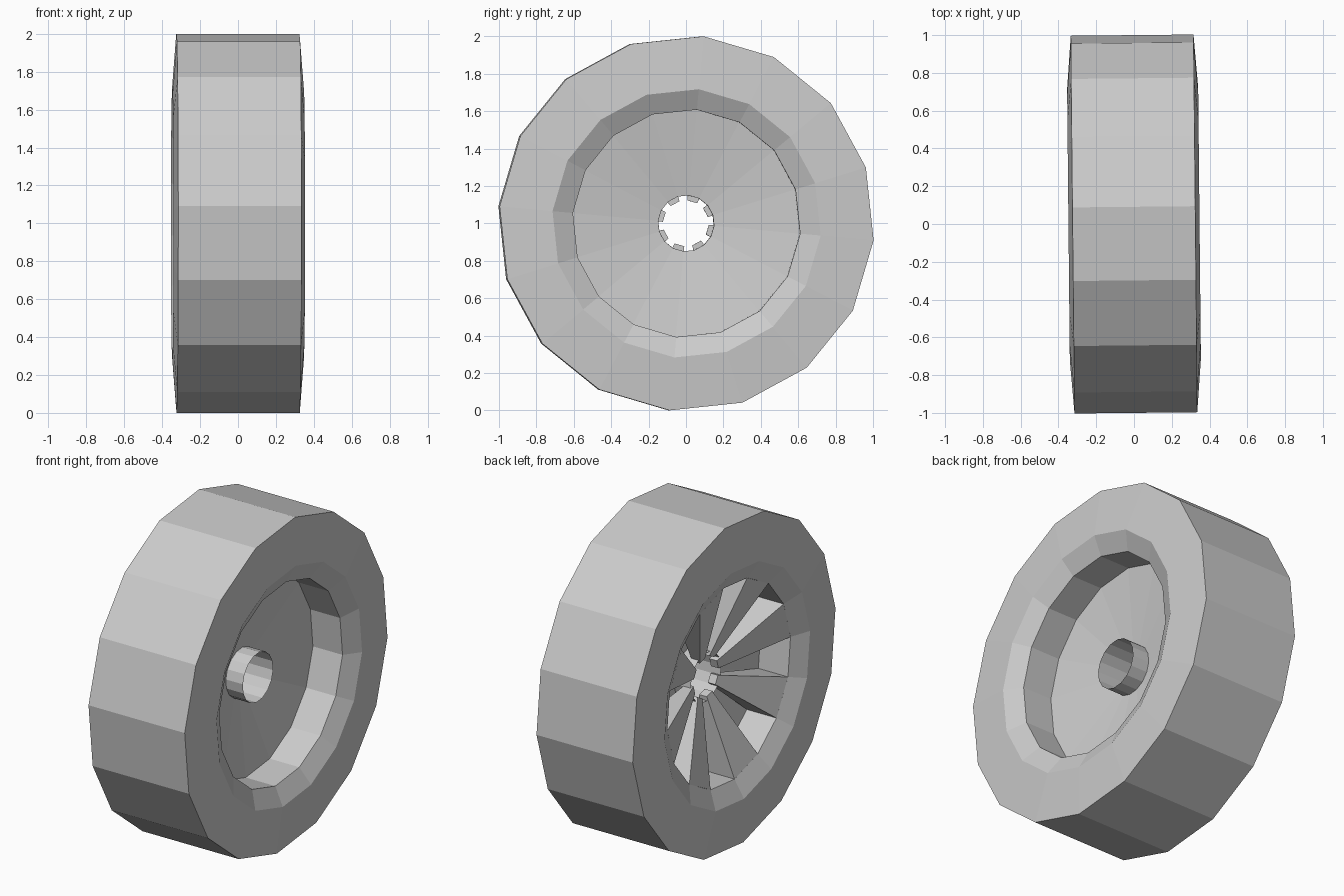
import bpy, bmesh, math
from mathutils import Matrix, Vector

if "Cube" in bpy.data.objects:
    bpy.data.objects.remove(bpy.data.objects["Cube"])

SIDES = 16
START = math.radians(84.8)          # angle of the first corner in the y-z plane
STEP = 2 * math.pi / SIDES
PLACE = Matrix.Translation((0, 0, 1)) @ Matrix.Rotation(0.01, 4, 'Z')


def finish(name, bm):
    bmesh.ops.recalc_face_normals(bm, faces=bm.faces)
    mesh = bpy.data.meshes.new(name)
    bm.to_mesh(mesh)
    bm.free()
    obj = bpy.data.objects.new(name, mesh)
    obj.matrix_world = PLACE
    bpy.context.collection.objects.link(obj)
    return obj


def lathe(name, profile, closed):
    """Turn an (x, radius) profile around the x axis."""
    bm = bmesh.new()
    rings = []
    for i in range(SIDES):
        a = START + i * STEP
        rings.append([bm.verts.new((x, r * math.cos(a), r * math.sin(a))) for x, r in profile])
    n = len(profile)
    for i in range(SIDES):
        p, q = rings[i], rings[(i + 1) % SIDES]
        for j in range(n if closed else n - 1):
            k = (j + 1) % n
            bm.faces.new((p[j], p[k], q[k], q[j]))
    return finish(name, bm)


# Tyre and dished rim: half profile mirrored to the other side
half = [(0.02, 0.15), (0.09, 0.61), (0.29, 0.61), (0.347, 0.72), (0.325, 1.004)]
lathe("tyre_and_rim", half + [(-x, r) for x, r in reversed(half)], True)

# Thin open hub tube through the middle
lathe("hub_tube", [(-0.135, 0.15), (0.135, 0.15)], False)

# Eight tapered spokes on the back side, inner ends poking into the hub
bm = bmesh.new()
for i in range(0, SIDES, 2):
    a = START - STEP / 2 + i * STEP
    radial = Vector((0, math.cos(a), math.sin(a)))
    side = Vector((0, -math.sin(a), math.cos(a)))
    ends = []
    for r, w, x0, x1 in ((0.598, 0.119, -0.29, -0.09), (0.12, 0.027, -0.135, -0.085)):
        ends.append([bm.verts.new(radial * r + side * s * w + Vector((x, 0, 0)))
                     for s, x in ((-1, x0), (1, x0), (1, x1), (-1, x1))])
    outer, inner = ends
    bm.faces.new(outer)
    bm.faces.new(inner)
    for j in range(4):
        k = (j + 1) % 4
        bm.faces.new((outer[j], outer[k], inner[k], inner[j]))
finish("spokes", bm)
